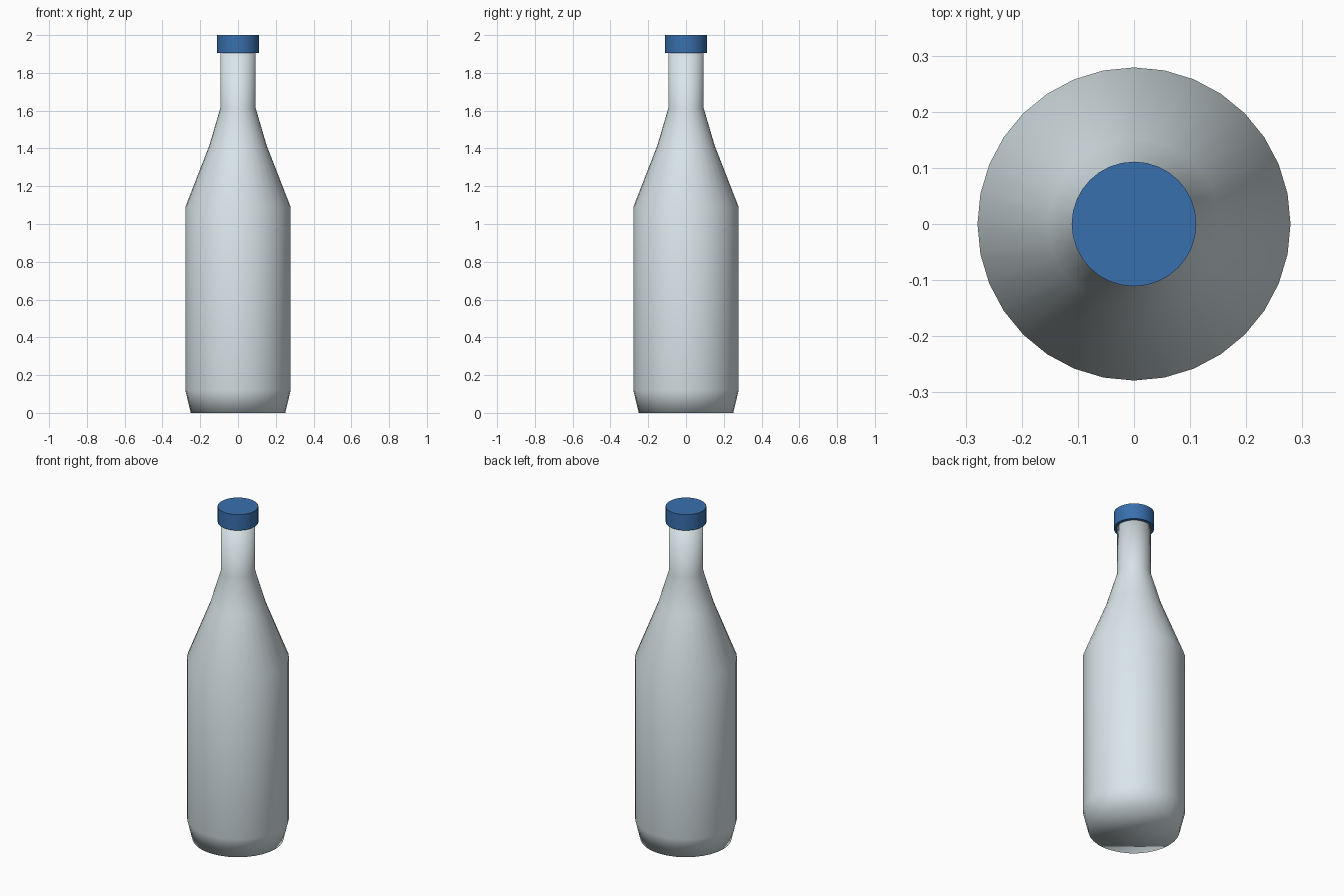
import bpy, bmesh
from math import cos, sin, tau

if "Cube" in bpy.data.objects:
    bpy.data.objects.remove(bpy.data.objects["Cube"])

SIDES = 32


def lathe(name, profile, color):
    """Closed turned solid from (radius, height) points, bottom to top."""
    bm = bmesh.new()
    rings = [[bm.verts.new((r * cos(tau * i / SIDES), r * sin(tau * i / SIDES), z))
              for i in range(SIDES)] for r, z in profile]
    for low, high in zip(rings, rings[1:]):
        for i in range(SIDES):
            j = (i + 1) % SIDES
            bm.faces.new((low[i], low[j], high[j], high[i]))
    bm.faces.new(rings[0][::-1])
    bm.faces.new(rings[-1])
    for f in bm.faces:
        f.smooth = True
    mesh = bpy.data.meshes.new(name)
    bm.to_mesh(mesh)
    bm.free()
    obj = bpy.data.objects.new(name, mesh)
    bpy.context.collection.objects.link(obj)
    mat = bpy.data.materials.new(name + "_colour")
    mat.diffuse_color = color
    mat.use_nodes = True
    mat.node_tree.nodes["Principled BSDF"].inputs["Base Color"].default_value = mat.diffuse_color
    mesh.materials.append(mat)
    return obj


# Glass body: tapered foot, straight wall, sloped shoulder, neck (smooth all over)
lathe("bottle_body", [(0.25, 0), (0.279, 0.12), (0.279, 1.09), (0.152, 1.415),
                      (0.093, 1.615), (0.093, 1.93)], (0.70, 0.79, 0.82, 1))

# Screw cap with crisp rims
cap = lathe("cap", [(0.111, 1.905), (0.111, 2.0)], (0.04, 0.16, 0.42, 1))
bpy.context.view_layer.objects.active = cap
cap.select_set(True)
bpy.ops.object.shade_smooth_by_angle()
